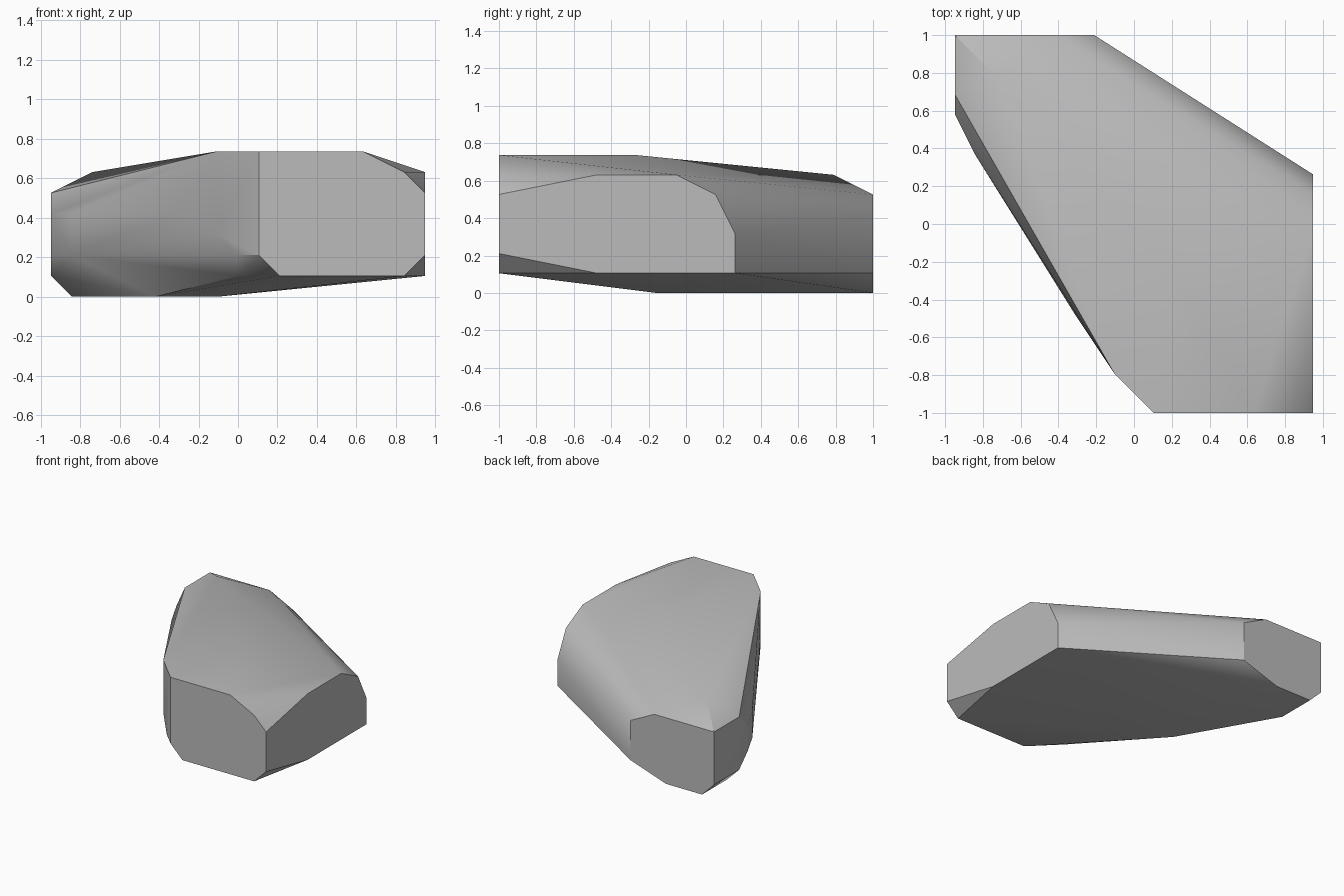
import bpy
import bmesh
import math
from mathutils import Vector

default_cube = bpy.data.objects.get("Cube")
if default_cube:
    bpy.data.objects.remove(default_cube, do_unlink=True)

# The stone is a faceted hull whose corners sit on a regular lattice
LENGTH_STEPS = 19
STEP = 2 / LENGTH_STEPS
HALF_WIDTH = 9
HEIGHT = 7


def corner(i, j, k):
    return Vector((i, j - LENGTH_STEPS / 2, k)) * STEP


# Flat cut faces, each given by its outline in its own plane
front_outline = [(1, 7), (6, 7), (8, 6), (9, 5), (9, 2), (8, 1), (2, 1), (1, 2)]
back_outline = [(-2, 4), (-4, 5), (-9, 5), (-9, 1), (-8, 0), (-5, 0), (-2, 1)]
left_outline = [(0, 5), (5, 6), (9, 6), (11, 5), (12, 3), (12, 1), (5, 1), (0, 2)]
right_outline = [(19, 5), (16, 5), (15, 4), (15, 2), (16, 1), (19, 1)]
top_outline = [(-1, 2), (2, 7)]
bottom_outline = [(-8, 16), (-4, 9), (-1, 8)]

corners = [corner(i, 0, k) for i, k in front_outline]
corners += [corner(i, LENGTH_STEPS, k) for i, k in back_outline]
corners += [corner(HALF_WIDTH, j, k) for j, k in left_outline]
corners += [corner(-HALF_WIDTH, j, k) for j, k in right_outline]
corners += [corner(i, j, HEIGHT) for i, j in top_outline]
corners += [corner(i, j, 0) for i, j in bottom_outline]

# Loose corners on the long slanted flank and the rear shoulder
flank = [(-8, 13, 4), (-8, 13, 2), (-3, 5, 4), (-1, 2, 3), (0, 1, 2), (0, 2, 1)]
rear_shoulder = (-7, 17, 6)
corners += [corner(*point) for point in flank + [rear_shoulder]]

# Wrap the corners in a convex hull and merge coplanar facets
bm = bmesh.new()
for point in corners:
    bm.verts.new(point)
bmesh.ops.remove_doubles(bm, verts=bm.verts[:], dist=STEP / 100)
bmesh.ops.convex_hull(bm, input=bm.verts[:])
bmesh.ops.delete(bm, geom=[v for v in bm.verts if not v.link_faces], context='VERTS')
bmesh.ops.dissolve_limit(bm, angle_limit=math.radians(0.5),
                         verts=bm.verts[:], edges=bm.edges[:])
bmesh.ops.recalc_face_normals(bm, faces=bm.faces[:])

mesh = bpy.data.meshes.new("stone")
bm.to_mesh(mesh)
bm.free()
stone = bpy.data.objects.new("stone", mesh)
bpy.context.collection.objects.link(stone)

# Plain grey stone
grey = (0.5, 0.5, 0.5, 1)
material = bpy.data.materials.new("stone grey")
material.use_nodes = True
material.diffuse_color = grey
for node in material.node_tree.nodes:
    if node.type == 'BSDF_PRINCIPLED':
        node.inputs["Base Color"].default_value = grey
        node.inputs["Roughness"].default_value = 0.9
mesh.materials.append(material)

# Soft shading across shallow facets, crisp at the cut edges
bpy.ops.object.select_all(action='DESELECT')
stone.select_set(True)
bpy.context.view_layer.objects.active = stone
bpy.ops.object.shade_smooth_by_angle(angle=math.radians(30))
